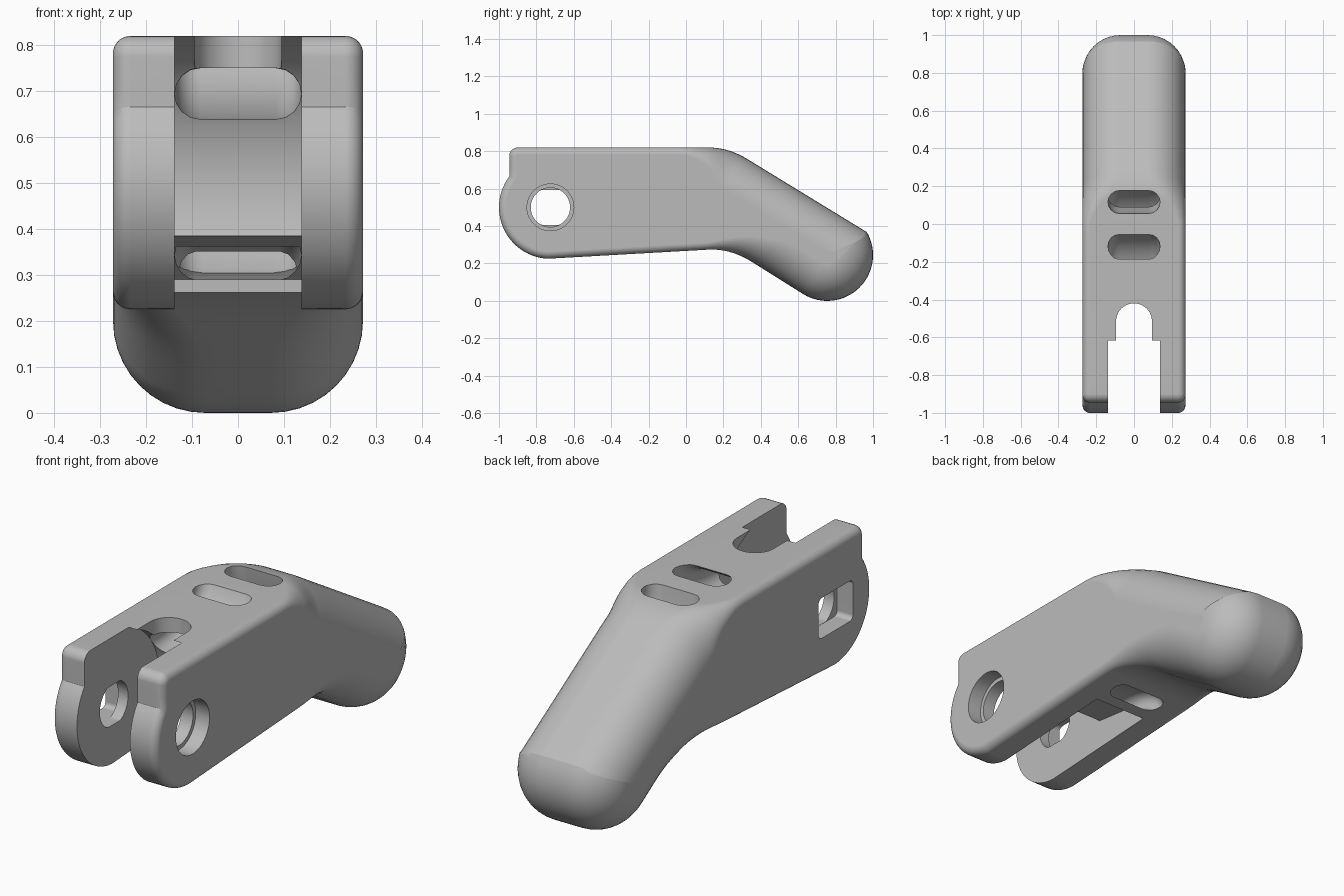
import bpy, bmesh, math
from mathutils import Vector

old = bpy.data.objects.get("Cube")
if old:
    bpy.data.objects.remove(old, do_unlink=True)

HALF = 0.272          # half width of the lever
SLOT = 0.138          # half width of the fork slot
PIVOT = (-0.725, 0.5)

grey = bpy.data.materials.new("plain_grey")
grey.use_nodes = True
grey.diffuse_color = (0.5, 0.5, 0.5, 1)
grey.node_tree.nodes["Principled BSDF"].inputs["Base Color"].default_value = (0.5, 0.5, 0.5, 1)


def arc(c, r, a0, a1, n):
    angles = [math.radians(a0 + (a1 - a0) * i / n) for i in range(n + 1)]
    return [Vector((c[0] + r * math.cos(a), c[1] + r * math.sin(a))) for a in angles]


def bend(a, corner, b, n=10):
    a, corner, b = Vector(a), Vector(corner), Vector(b)
    return [a.lerp(corner, i / n).lerp(corner.lerp(b, i / n), i / n) for i in range(n + 1)]


def densify(pts, step=0.05):
    out = []
    for p, q in zip(pts, pts[1:] + pts[:1]):
        n = max(1, round((q - p).length / step))
        out += [p.lerp(q, i / n) for i in range(n)]
    return out


def loft(name, rings, closed_caps=True):
    """Skin a stack of equal rings and cap both ends."""
    bm = bmesh.new()
    loops = [[bm.verts.new(co) for co in ring] for ring in rings]
    for a, b in zip(loops, loops[1:]):
        for i in range(len(a)):
            j = (i + 1) % len(a)
            bm.faces.new((a[i], a[j], b[j], b[i]))
    bm.faces.new(loops[0][::-1])
    bm.faces.new(loops[-1])
    bmesh.ops.recalc_face_normals(bm, faces=bm.faces)
    mesh = bpy.data.meshes.new(name)
    bm.to_mesh(mesh)
    bm.free()
    mesh.materials.append(grey)
    ob = bpy.data.objects.new(name, mesh)
    bpy.context.collection.objects.link(ob)
    return ob


def prism(name, pts, x0, x1):
    """Side profile (y, z) pushed across from x0 to x1."""
    return loft(name, [[(x, p[0], p[1]) for p in pts] for x in (x0, x1)])


def tunnel(name, path, r):
    """Strap channel: wide rounded slot swept along a (y, z) path."""
    path = [Vector(p) for p in path]
    section = arc((SLOT - r, 0), r, -90, 90, 8) + arc((r - SLOT, 0), r, 90, 270, 8)
    rings = []
    for i, p in enumerate(path):
        t = (path[min(i + 1, len(path) - 1)] - path[max(i - 1, 0)]).normalized()
        n = Vector((-t.y, t.x))
        rings.append([(s.x, p.x + n.x * s.y, p.y + n.y * s.y) for s in section])
    return loft(name, rings)


def smoothstep(v, lo, hi):
    t = min(max((v - lo) / (hi - lo), 0), 1)
    return t * t * (3 - 2 * t)


# Side outline, counter-clockwise: pivot nose, underside, grip end, top
outline = arc(PIVOT, 0.275, 143, 267, 28)
outline += bend((0.12, 0.274), (0.236, 0.28), (0.35, 0.21))
outline += arc((0.755, 0.245), 0.245, 238, 390, 32)
outline += bend((0.33, 0.757), (0.228, 0.82), (0.12, 0.82))
outline += arc((-0.9, 0.775), 0.045, 90, 180, 6)
outline = densify(outline)

# Edge rounding: small on the fork, large on the grip
offsets, radii = [], []
for i, p in enumerate(outline):
    n1 = (p - outline[i - 1]).normalized()
    n2 = (outline[(i + 1) % len(outline)] - p).normalized()
    t = (n1 + n2).normalized()
    miter = 1 / max(t.dot(n1), 0.7)
    offsets.append(Vector((-t.y, t.x)) * miter)
    top = p.y > 0.82 - 0.62 * max(p.x, 0) - 0.1
    grow = smoothstep(p.x, -0.02, 0.3) if top else smoothstep(p.x, 0.1, 0.5)
    radii.append(0.038 + 0.162 * grow)

steps = 10
rings = []
for side in (-1, 1):
    for k in range(steps + 1):
        a = math.pi / 2 * (k if side > 0 else steps - k) / steps
        ring = []
        for p, o, r in zip(outline, offsets, radii):
            q = p + o * r * (1 - math.cos(a))
            ring.append((side * (HALF - r * (1 - math.sin(a))), q.x, q.y))
        rings.append(ring)
lever = loft("lever_body", rings)

# Cutters
py, pz = PIVOT
flat_hole = [Vector((p.x, min(max(p.y, pz - 0.094), pz + 0.094)))
             for p in arc(PIVOT, 0.105, 0, 354, 59)]
pocket = []
for sy, sz, a in ((1, 1, 0), (-1, 1, 90), (-1, -1, 180), (1, -1, 270)):
    pocket += arc((py + sy * 0.105, pz + sz * 0.072), 0.023, a, a + 90, 4)

arch_plan = [(-0.095, -0.9), (0.095, -0.9)] + [tuple(p) for p in arc((0, -0.515), 0.095, 0, 180, 20)]
cutters = [
    # open fork and round wheel well
    prism("fork_slot", [(-1.3, -0.2), (py, -0.2), (py, 1.2), (-1.3, 1.2)], -SLOT, SLOT),
    prism("wheel_well", arc(PIVOT, 0.338, 0, 356.25, 95), -SLOT, SLOT),
    loft("top_arch", [[(x, y, z) for x, y in arch_plan] for z in (0.5, 1.1)]),
    prism("underside_recess", [(-0.6, 0.1), (-0.1, 0.1), (-0.1, 0.29), (-0.2, 0.36),
                               (-0.42, 0.387), (-0.6, 0.387)], -SLOT, SLOT),
    # pivot hole: round counterbore on one side, rectangular pocket on the other
    prism("round_hole", arc(PIVOT, 0.105, 0, 354, 59), 0.05, 0.4),
    prism("counterbore", arc(PIVOT, 0.125, 0, 354, 59), 0.2, 0.4),
    prism("flat_hole", flat_hole, -0.4, -0.05),
    prism("nut_pocket", pocket, -0.4, -0.19),
    # strap channels
    tunnel("upper_channel", bend((-0.5, 0.695), (-0.11, 0.68), (-0.095, 0.9), 14), 0.056),
    tunnel("lower_channel", bend((-0.22, 0.342), (0.06, 0.36), (0.05, 0.15), 14), 0.046),
    tunnel("rear_channel", bend((0.11, 0.92), (0.11, 0.8), (0.15, 0.62), 8)
           + bend((0.15, 0.6), (0.16, 0.42), (0.0, 0.345), 8), 0.06),
]

bpy.ops.object.select_all(action='DESELECT')
bpy.context.view_layer.objects.active = lever
lever.select_set(True)
for cutter in cutters:
    cutter.hide_render = True
    mod = lever.modifiers.new(cutter.name, 'BOOLEAN')
    mod.operation = 'DIFFERENCE'
    mod.solver = 'EXACT'
    mod.object = cutter
    bpy.ops.object.modifier_apply(modifier=mod.name)
    bpy.data.objects.remove(cutter, do_unlink=True)

bpy.ops.object.shade_smooth_by_angle(angle=math.radians(28))
weighted = lever.modifiers.new("even_shading", 'WEIGHTED_NORMAL')
weighted.keep_sharp = True
